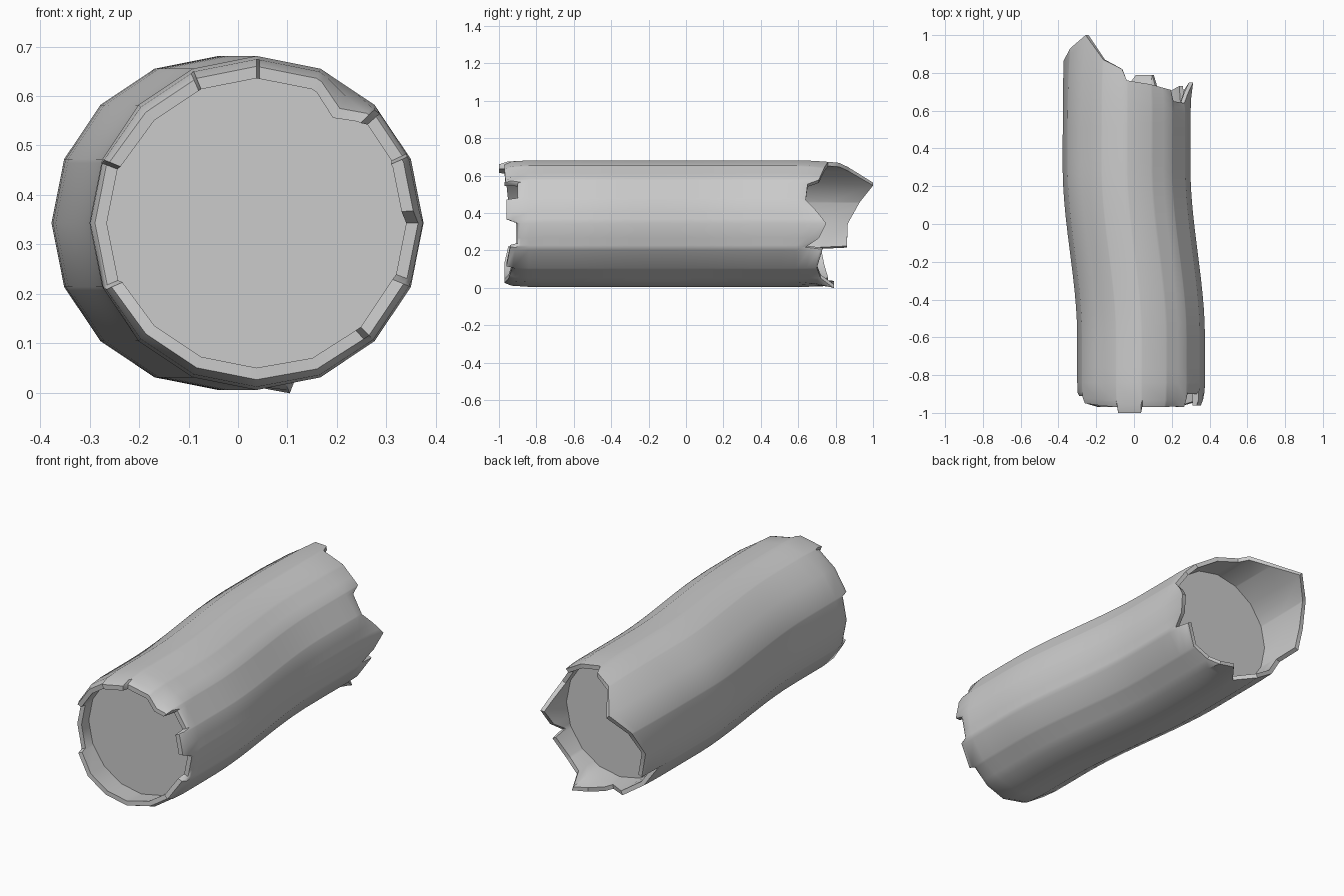
import bpy, bmesh, math

if "Cube" in bpy.data.objects:
    bpy.data.objects.remove(bpy.data.objects["Cube"])

R, CZ, SIDES = 0.338, 0.343, 16

# Broken edges: (side index around the trunk, y, rim radius)
FRONT = [(0, -.90, .335), (.2, -.96, .33), (1.05, -.96, .33), (1.1, -.90, .335),
         (1.85, -.90, .335), (1.95, -.97, .325), (2.4, -.965, .30), (2.9, -.97, .325),
         (3.95, -.97, .325), (4, -1.0, .325), (5, -1.0, .325), (5.05, -.97, .325),
         (6, -.96, .325), (7, -.95, .33), (7.06, -.91, .335), (9, -.91, .335),
         (9.06, -.95, .33), (10, -.97, .325), (12, -.97, .325), (13.9, -.93, .33),
         (14, -.96, .33), (15, -.94, .33), (15.1, -.90, .335)]
BACK = [(0, .75, .352), (.5, .70, .34), (1, .64, .33), (1.8, .65, .33), (2, .71, .33),
        (3, .74, .325), (4, .76, .33), (4.2, .82, .33), (5, .87, .325), (6, 1.0, .31),
        (7, .93, .325), (8, .865, .335), (9, .86, .335), (9.06, .72, .335),
        (10, .74, .335), (11, .76, .335), (11.8, .69, .335), (12.4, .79, .338),
        (13, .79, .373), (13.3, .72, .34), (14, .70, .335), (14.9, .73, .33),
        (15, .64, .33), (15.4, .71, .34)]

COLS = sorted({p[0] for p in FRONT + BACK} | set(range(SIDES)))


def edge(points, k):
    """Interpolate the broken edge at side position k."""
    loop = points + [(SIDES,) + points[0][1:]]
    for a, b in zip(loop, loop[1:]):
        if a[0] <= k <= b[0]:
            t = (k - a[0]) / (b[0] - a[0])
            return a[1] + t * (b[1] - a[1]), a[2] + t * (b[2] - a[2])


def bend(y):
    """Sideways offset of the trunk's centre line."""
    t = min(1, max(0, (y + .6) / .9))
    return .0375 - .077 * t * t * (3 - 2 * t) + .004 * max(0, y - .4)


def point(k, y, r):
    """Point on a 16-sided cross-section."""
    f = k % 1
    r *= math.cos(math.pi / 16) / math.cos((f - .5) * math.pi / 8)
    a = k * math.tau / SIDES
    return (bend(y) + r * math.cos(a), y, CZ + r * math.sin(a))


def ring(bm, fn):
    return [bm.verts.new(point(k, *fn(k))) for k in COLS]


def finish(name, bm):
    bmesh.ops.recalc_face_normals(bm, faces=bm.faces)
    me = bpy.data.meshes.new(name)
    bm.to_mesh(me)
    bm.free()
    ob = bpy.data.objects.new(name, me)
    bpy.context.collection.objects.link(ob)
    bpy.ops.object.select_all(action='DESELECT')
    ob.select_set(True)
    bpy.context.view_layer.objects.active = ob
    bpy.ops.object.shade_smooth_by_angle(angle=math.radians(42))


def toward(points, base, t, r=None, inset=0):
    """Ring a fraction t of the way from base to the broken edge."""
    def fn(k):
        y, er = edge(points, k)
        rad = R + (er - R) * t * t if r is None else r
        return base + (y - base) * t, rad - inset
    return fn


# Bark shell: inner lip at front, outer bark, inner lip at back
FD, BD = -.85, .60
bm = bmesh.new()
rings = [ring(bm, lambda k: (FD, .303)),
         ring(bm, toward(FRONT, FD, 1, inset=.032)),
         ring(bm, toward(FRONT, FD, 1, inset=.008)),
         ring(bm, toward(FRONT, FD, .7))]
N = 18
for i in range(N + 1):
    y = -.84 + i * (.59 + .84) / N
    rings.append(ring(bm, lambda k: (y, R)))
rings += [ring(bm, toward(BACK, .59, .5)),
          ring(bm, toward(BACK, .59, .9)),
          ring(bm, toward(BACK, .59, 1)),
          ring(bm, toward(BACK, BD, 1, inset=.022)),
          ring(bm, toward(BACK, BD, .5, inset=.028)),
          ring(bm, lambda k: (BD, .308))]
for a, b in zip(rings, rings[1:]):
    for i in range(len(COLS)):
        j = (i + 1) % len(COLS)
        bm.faces.new((a[i], a[j], b[j], b[i]))
finish("bark_shell", bm)

# Recessed wood discs closing both ends
for name, y, r in (("front_wood_disc", FD, .306), ("back_wood_disc", BD, .311)):
    bm = bmesh.new()
    bm.faces.new([bm.verts.new(point(k, y, r)) for k in range(SIDES)])
    bmesh.ops.recalc_face_normals(bm, faces=bm.faces)
    if (bm.faces[:][0].normal.y > 0) != (y > 0):
        bmesh.ops.reverse_faces(bm, faces=bm.faces[:])
    me = bpy.data.meshes.new(name)
    bm.to_mesh(me)
    bm.free()
    bpy.context.collection.objects.link(bpy.data.objects.new(name, me))
